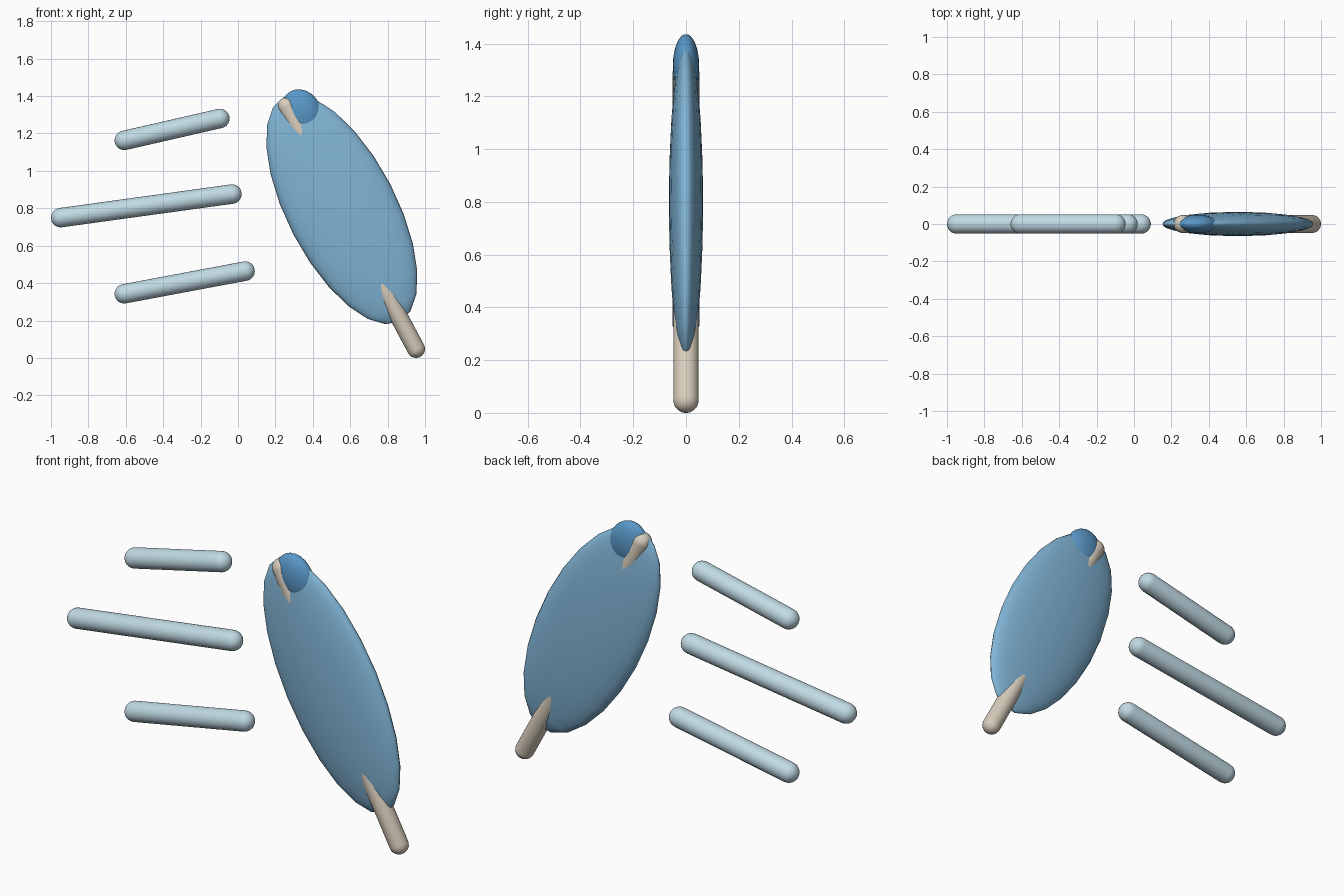
import bpy, bmesh, math
from mathutils import Vector, Matrix

cube = bpy.data.objects.get("Cube")
if cube:
    bpy.data.objects.remove(cube, do_unlink=True)


def material(name, color):
    m = bpy.data.materials.new(name)
    m.use_nodes = True
    m.diffuse_color = (*color, 1)
    m.node_tree.nodes["Principled BSDF"].inputs["Base Color"].default_value = (*color, 1)
    return m


body_blue = material("body blue", (0.22, 0.46, 0.67))
deep_blue = material("deep blue", (0.10, 0.31, 0.57))
cream = material("cream", (0.69, 0.61, 0.50))
pale_blue = material("pale blue", (0.53, 0.70, 0.78))


def finish(name, bm, mat):
    mesh = bpy.data.meshes.new(name)
    for f in bm.faces:
        f.smooth = True
    bm.to_mesh(mesh)
    bm.free()
    mesh.materials.append(mat)
    ob = bpy.data.objects.new(name, mesh)
    bpy.context.collection.objects.link(ob)
    return ob


def ellipsoid(name, x, z, semi_axes, tilt, mat):
    bm = bmesh.new()
    bmesh.ops.create_uvsphere(bm, u_segments=24, v_segments=12, radius=1)
    bm.transform(Matrix.Translation((x, 0, z)) @ Matrix.Rotation(tilt, 4, 'Y')
                 @ Matrix.Diagonal((*semi_axes, 1)))
    return finish(name, bm, mat)


def capsule(name, start, end, radius, mat):
    """Round-ended rod in the y = 0 plane; ends are (x, z) cap centres."""
    a, b = Vector((start[0], 0, start[1])), Vector((end[0], 0, end[1]))
    bm = bmesh.new()
    bmesh.ops.create_uvsphere(bm, u_segments=24, v_segments=12, radius=radius)
    # cut at the equator and pull the halves apart
    equator = [e for e in bm.edges if all(abs(v.co.z) < radius * 0.01 for v in e.verts)]
    bmesh.ops.split_edges(bm, edges=equator)
    for f in bm.faces:
        f.tag = f.calc_center_median().z > 0
    for v in bm.verts:
        if v.link_faces[0].tag:
            v.co.z += (b - a).length
    rims = [e for e in bm.edges if e.is_boundary]
    bmesh.ops.bridge_loops(bm, edges=rims)
    bmesh.ops.recalc_face_normals(bm, faces=bm.faces)
    spin = (b - a).to_track_quat('Z', 'Y').to_matrix().to_4x4()
    bm.transform(Matrix.Translation(a) @ spin)
    return finish(name, bm, mat)


# Flattened, leaning paddle blade with a darker tip
lean = math.radians(-27.4)
ellipsoid("blade", 0.555, 0.795, (0.292, 0.065, 0.676), lean, body_blue)
ellipsoid("blade_tip", 0.34, 1.315, (0.105, 0.05, 0.125), lean, deep_blue)

# Rod running through the blade from end to end
capsule("center_rod", (0.952, 0.048), (0.26, 1.345), 0.048, cream)

# Trailing speed bars
bars = {
    "upper_bar": ((-0.608, 1.163), (-0.097, 1.28)),
    "middle_bar": ((-0.948, 0.75), (-0.032, 0.876)),
    "lower_bar": ((-0.608, 0.343), (0.038, 0.464)),
}
for name, (start, end) in bars.items():
    capsule(name, start, end, 0.052, pale_blue)
